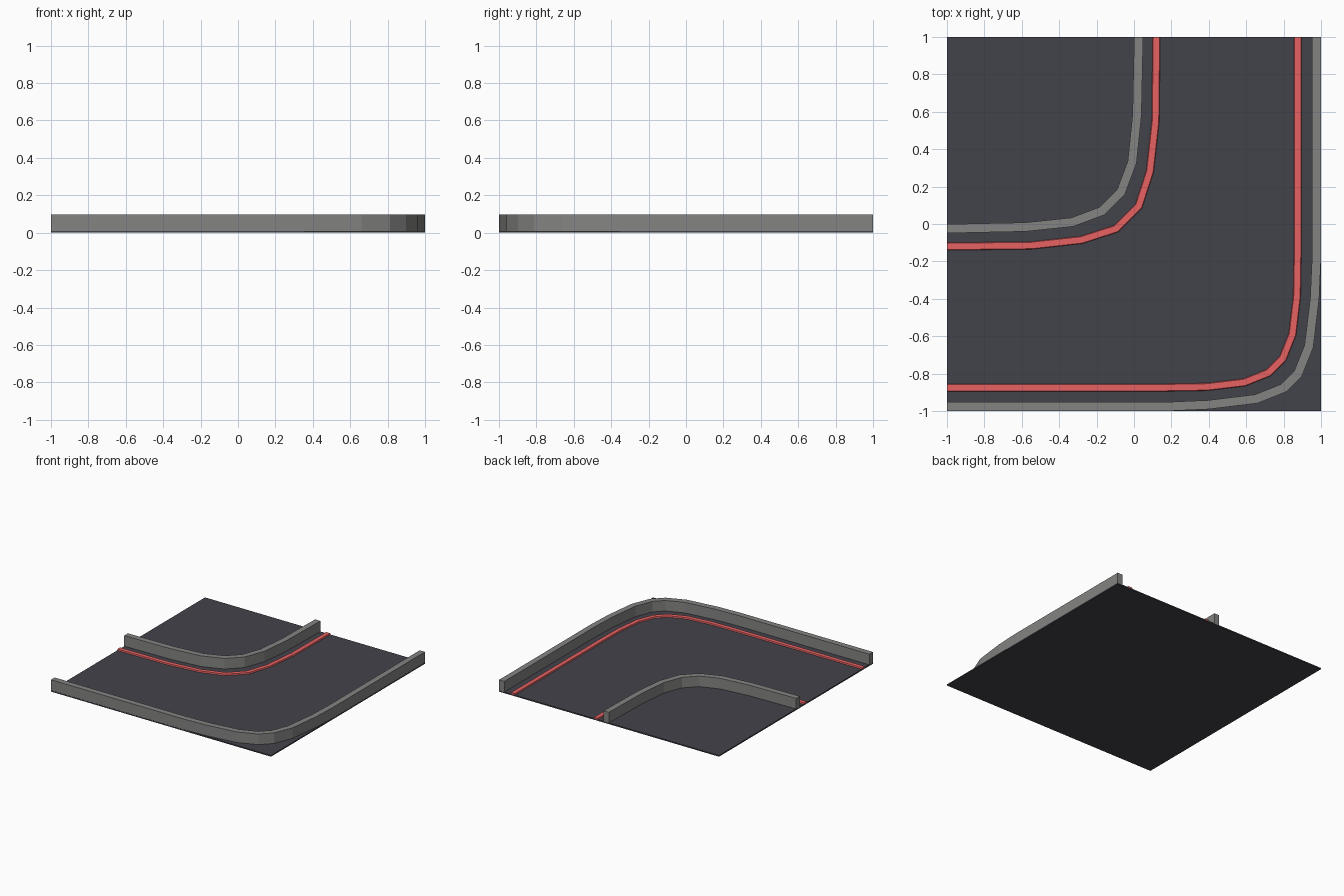
import bpy, bmesh
from mathutils import Vector

if "Cube" in bpy.data.objects:
    bpy.data.objects.remove(bpy.data.objects["Cube"])


def material(name, rgb):
    m = bpy.data.materials.new(name)
    m.diffuse_color = (*rgb, 1)
    m.use_nodes = True
    m.node_tree.nodes["Principled BSDF"].inputs["Base Color"].default_value = m.diffuse_color
    return m


def finish(name, bm, mat):
    bmesh.ops.recalc_face_normals(bm, faces=bm.faces)
    me = bpy.data.meshes.new(name)
    bm.to_mesh(me)
    bm.free()
    ob = bpy.data.objects.new(name, me)
    me.materials.append(mat)
    bpy.context.collection.objects.link(ob)
    return ob


def strip(name, half, base_w, top_w, z0, z1, mat):
    """Sweep a four-sided section along half a bend plus its diagonal mirror."""
    pts = [Vector(p) for p in half]
    pts += [Vector((-p.y, -p.x)) for p in reversed(pts)]
    section = [(-base_w / 2, z0), (base_w / 2, z0), (top_w / 2, z1), (-top_w / 2, z1)]
    bm = bmesh.new()
    rings = []
    for i, p in enumerate(pts):
        if i == 0:
            off = Vector((1, 0))
        elif i == len(pts) - 1:
            off = Vector((0, -1))
        else:
            a = (p - pts[i - 1]).normalized()
            b = (pts[i + 1] - p).normalized()
            na, nb = Vector((-a.y, a.x)), Vector((-b.y, b.x))
            off = (na + nb).normalized()
            off /= off.dot(na)
        rings.append([bm.verts.new((p.x + off.x * s, p.y + off.y * s, z))
                      for s, z in (section if off.x - off.y > 0 else
                                   [(-s, z) for s, z in section])])
    for r, q in zip(rings, rings[1:]):
        for k in range(4):
            bm.faces.new((r[k], r[(k + 1) % 4], q[(k + 1) % 4], q[k]))
    bm.faces.new(rings[0])
    bm.faces.new(rings[-1])
    return finish(name, bm, mat)


dark = material("asphalt", (0.055, 0.055, 0.07))
red = material("red_paint", (0.8, 0.12, 0.12))
grey = material("barrier_grey", (0.23, 0.23, 0.225))

# Road slab
bm = bmesh.new()
bmesh.ops.create_cube(bm, size=1)
for v in bm.verts:
    v.co = (v.co.x * 2, v.co.y * 2, (v.co.z + 0.5) * 0.01)
finish("road_slab", bm, dark)

# Barriers
strip("inner_barrier",
      [(0.025, 1), (0.016, 0.58), (-0.01, 0.33), (-0.07, 0.17)],
      0.048, 0.048, 0.008, 0.097, grey)
strip("outer_barrier",
      [(0.975, 1), (0.975, -0.2), (0.966, -0.4), (0.935, -0.655), (0.877, -0.8)],
      0.048, 0.048, 0.008, 0.097, grey)

# Painted edge lines
strip("inner_line",
      [(0.12, 1), (0.115, 0.55), (0.085, 0.28), (0.025, 0.095)],
      0.042, 0.034, 0.008, 0.02, red)
strip("outer_line",
      [(0.875, 1), (0.875, -0.15), (0.871, -0.39), (0.847, -0.59), (0.795, -0.72)],
      0.042, 0.034, 0.008, 0.02, red)
